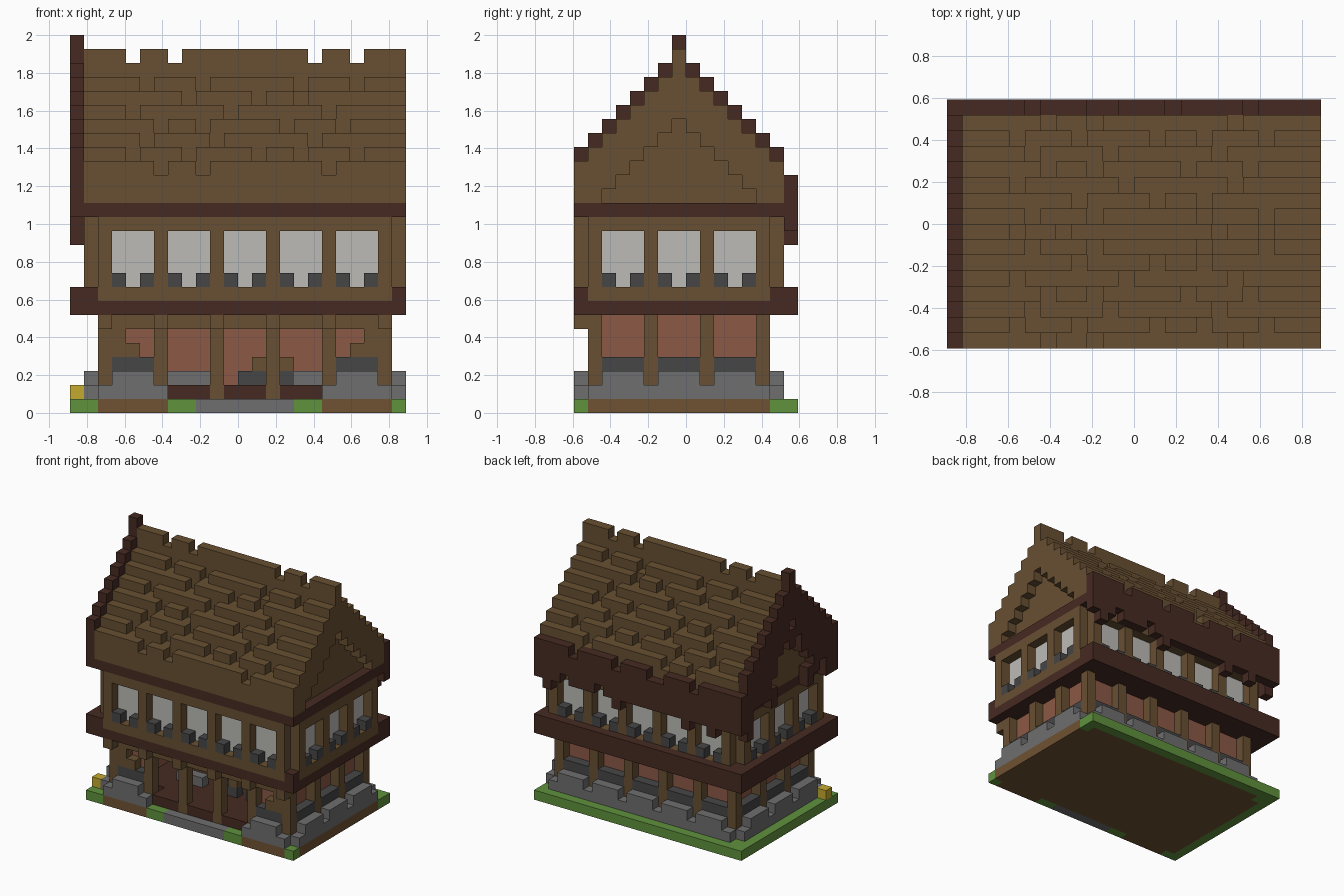
import bpy
import bmesh
import random
from mathutils import Matrix, Vector

cube = bpy.data.objects.get("Cube")
if cube:
    bpy.data.objects.remove(cube, do_unlink=True)

random.seed(4)
UNIT = 2 / 27                     # edge of one block
NX, NY = 24, 16                   # plan size in blocks


def material(name, r, g, b):
    mat = bpy.data.materials.new(name)
    mat.use_nodes = True
    mat.diffuse_color = (r, g, b, 1)
    mat.node_tree.nodes["Principled BSDF"].inputs["Base Color"].default_value = (r, g, b, 1)
    return mat


timber = material("timber brown", .138, .080, .032)
dark_wood = material("dark wood", .061, .023, .016)
stone = material("stone grey", .156, .156, .156)
slate = material("dark grey", .061, .061, .061)
clay = material("clay red", .262, .098, .061)
grass = material("grass green", .117, .287, .048)
soil = material("soil brown", .160, .084, .033)
glass = material("pale glass", .503, .497, .474)
yellow = material("yellow", .552, .402, .027)


def part(name, mat, boxes):
    """One object from boxes given as inclusive block ranges x, y, z."""
    bm = bmesh.new()
    for x0, x1, y0, y1, z0, z1 in boxes:
        size = Vector((x1 - x0 + 1, y1 - y0 + 1, z1 - z0 + 1)) * UNIT
        mid = Vector((x0 + x1 + 1 - NX, y0 + y1 + 1 - NY, z0 + z1 + 1)) * UNIT / 2
        bmesh.ops.create_cube(bm, size=1, matrix=Matrix.Translation(mid) @ Matrix.Diagonal((*size, 1)))
    mesh = bpy.data.meshes.new(name)
    bm.to_mesh(mesh)
    bm.free()
    mesh.materials.append(mat)
    bpy.context.collection.objects.link(bpy.data.objects.new(name, mesh))


def on_side(side, a0, a1, depth, z0, z1):
    """Box along one wall, a number of blocks in from the outer plane."""
    if side == "front":
        return (a0, a1, depth, depth, z0, z1)
    if side == "back":
        return (a0, a1, 14 - depth, 14 - depth, z0, z1)
    x = 1 + depth if side == "left" else 23 - depth
    return (x, x, a0, a1, z0, z1)


# Ground
part("soil_base", soil, [(1, 23, 1, 13, 0, 0), (2, 22, 14, 14, 0, 0),
                         (2, 6, 0, 0, 0, 0), (18, 22, 0, 0, 0, 0)])
part("grass_edge", grass, [(0, 0, 0, 15, 0, 0), (1, 23, 15, 15, 0, 0), (1, 1, 0, 0, 0, 0),
                           (23, 23, 0, 0, 0, 0), (23, 23, 14, 14, 0, 0), (1, 1, 14, 14, 0, 0),
                           (7, 8, 0, 0, 0, 0), (16, 17, 0, 0, 0, 0)])
part("front_path", stone, [(9, 15, 0, 0, 0, 0)])
part("yellow_block", yellow, [(0, 0, 1, 1, 1, 1)])

# Walls of both storeys, side by side
for side in ("front", "back", "left", "right"):
    lo, hi = (2, 22) if side in ("front", "back") else (1, 13)
    posts = range(lo, hi + 1, 4)
    bays = [(p + 1, p + 3) for p in posts if p < hi]
    front = side == "front"
    low_bays = [bays[0], bays[-1]] if front else bays
    footing = [(lo, lo + 4), (hi - 4, hi)] if front else [(lo, hi)]

    part(side + "_stone_footing", stone,
         [on_side(side, a, b, 0, 1, 1) for a, b in footing] +
         [on_side(side, a, b, 0, 2, 2) for a, b in low_bays])
    part(side + "_lower_ledge", slate, [on_side(side, a, b, 1, 3, 3) for a, b in low_bays])
    part(side + "_clay_wall", clay, [on_side(side, a, b, 2, 1, 6) for a, b in low_bays])
    part(side + "_lower_posts", timber,
         [on_side(side, p, p, 1, 1 if front and p in (10, 14) else 2, 6) for p in posts])

    part(side + "_upper_frame", timber,
         [on_side(side, lo, hi, 0, 8, 8), on_side(side, lo, hi, 0, 13, 13)] +
         [on_side(side, p, p, 0, 9, 12) for p in posts])
    part(side + "_window_panes", glass, [on_side(side, a, b, 1, 9, 12) for a, b in bays])
    part(side + "_window_blocks", slate,
         [on_side(side, e, e, 0, 9, 9) for bay in bays for e in bay])

# Porch
part("porch_beam", timber, [(2, 22, 1, 1, 6, 6)] + [(p, p, 0, 0, 6, 6) for p in range(2, 23, 4)])
part("porch_braces", timber, [(3, 3, 1, 1, 4, 5), (4, 4, 1, 1, 4, 4),
                              (21, 21, 1, 1, 4, 5), (20, 20, 1, 1, 4, 4)])
part("porch_floor", dark_wood, [(7, 9, 1, 1, 1, 1), (11, 13, 1, 1, 1, 1),
                                (15, 17, 1, 1, 1, 1), (4, 20, 3, 11, 1, 1), (7, 17, 2, 2, 1, 1)])
part("porch_counters", stone, [(7, 9, 5, 5, 2, 2), (16, 17, 5, 5, 2, 2)])
part("porch_seats", slate, [(12, 13, 5, 5, 2, 2), (15, 15, 5, 5, 2, 2)])
part("porch_seat_backs", timber, [(13, 13, 5, 5, 3, 3), (15, 15, 5, 5, 3, 3)])

# Dark bands between the storeys and under the roof
part("storey_band", dark_wood, [(0, 23, 0, 15, 7, 7), (0, 0, 0, 15, 8, 8), (1, 23, 15, 15, 8, 8)] +
     [(x, x, y, y, 8, 8) for x in (1, 23) for y in (0, 14)])
part("eave_band", dark_wood, [(1, 23, 0, 14, 14, 14)])

# Stepped roof: solid courses, each capped by tile runs with notches
notches = [(6, 9, 18), (4, 8, 13, 16, 20), (5, 10, 17), (6, 9, 15, 19), (4, 11, 18),
           (8, 13, 16), (5, 9, 16, 20), (4, 7, 17, 20)]
courses, tiles, verge = [], [], []
for j, gaps in enumerate(notches):
    top = 17 + j + (j == 7)
    cuts = [0, *gaps, 24]
    for y in {j, 14 - j}:
        courses.append((1, 22, y, y, 15, top - 1))
        tiles += [(a + 1, b - 1, y, y, top, top) for a, b in zip(cuts, cuts[1:])]
        verge.append((23, 23, y, y, max(15, 14 + j), top - 1))
part("roof_courses", timber, courses)
part("roof_tiles", timber, tiles)
part("right_gable_verge", timber, verge)

# Ragged dark trim on the left gable and the back eave
gable = []
for y in range(NY):
    rise = min(y, 14 - y)
    top = 16 if y == 15 else 18 + rise + (y == 7)
    low = 12 + random.choice((0, 1)) if y > 13 else max(13, top - random.choice((4, 5, 6)))
    gable.append((0, 0, y, y, low, top))
    if y % 3 == 1 and low > 16:
        gable.append((0, 0, y, y, low - 3, low - 2))
part("left_gable_trim", dark_wood, gable)
part("back_eave_trim", dark_wood,
     [(x, x, 15, 15, random.choice((12, 13, 13, 14)), 15 if x in (5, 9, 10, 14, 19) else 16)
      for x in range(1, NX)])
